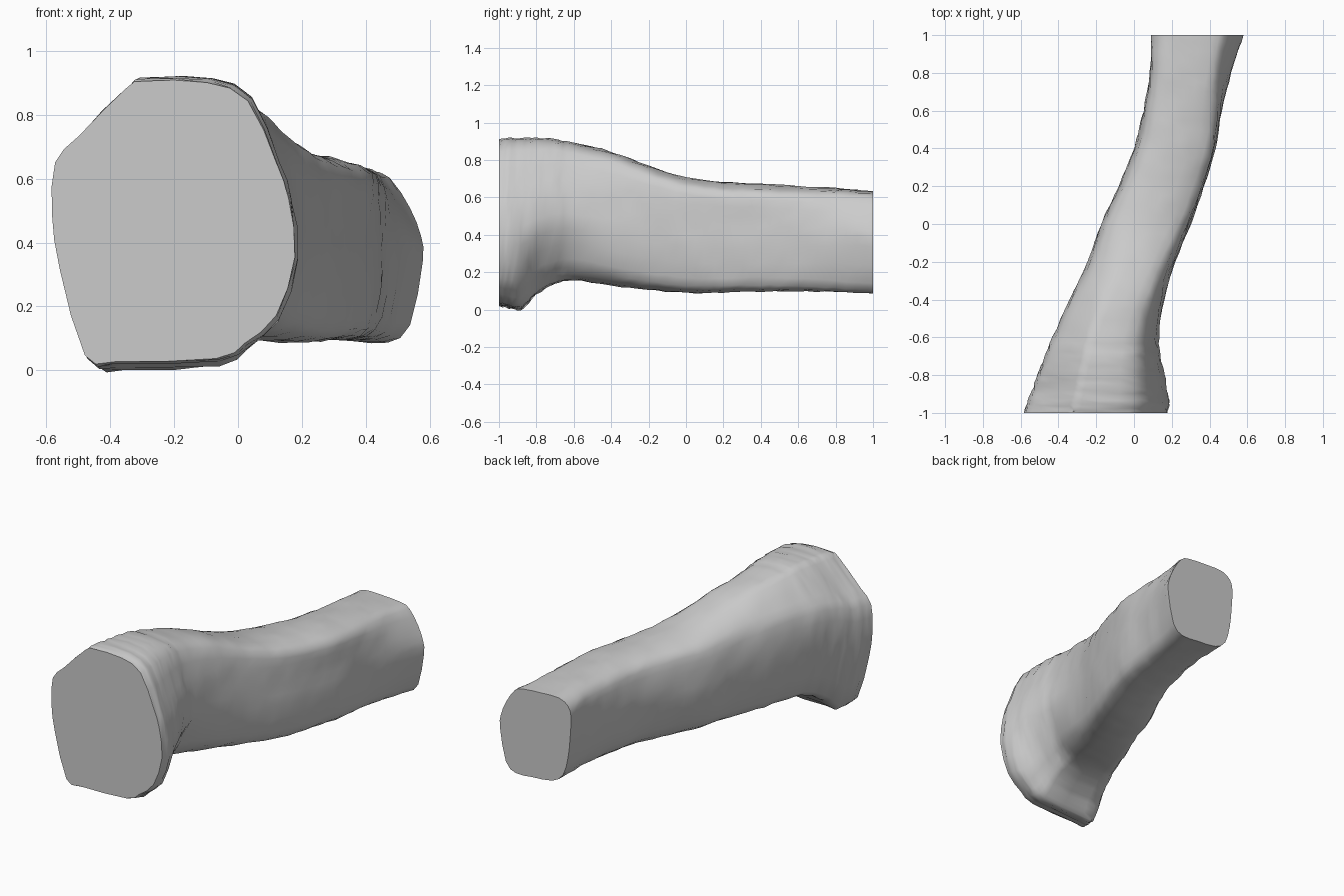
import bpy
import bmesh
import random
from mathutils import Vector

random.seed(4)

default_cube = bpy.data.objects.get("Cube")
if default_cube:
    bpy.data.objects.remove(default_cube, do_unlink=True)

# Outlines of the flared front end, the boxier middle and the narrow back end,
# each starting at the middle of the +x side and passing over the top
FRONT_OUTLINE = [
    (.19, .34), (.17, .53), (.13, .65), (.04, .85), (-.09, .91), (-.29, .915),
    (-.35, .89), (-.5, .735), (-.575, .65), (-.585, .48), (-.56, .3),
    (-.48, .02), (-.38, 0), (-.06, .01), (.03, .06), (.13, .15)]
MIDDLE_OUTLINE = [
    (1, .4), (.99, .6), (.98, .78), (.95, .91), (.78, .97), (.55, 1),
    (.3, .99), (.1, .94), (.03, .82), (0, .66), (.01, .48),
    (.08, .2), (.25, .05), (.6, 0), (.88, .02), (.97, .13)]
BACK_OUTLINE = [
    (.58, .34), (.575, .42), (.54, .51), (.48, .6), (.42, .625), (.28, .635),
    (.17, .635), (.11, .6), (.09, .54), (.095, .42), (.11, .28),
    (.145, .16), (.22, .105), (.36, .09), (.47, .085), (.54, .14)]

# Stations along the trunk: y, left edge, right edge, bottom, top
STATIONS = [
    (-1, -.583, .178, .02, .908), (-.95, -.567, .187, .008, .917),
    (-.88, -.54, .18, 0, .918), (-.8, -.51, .165, .08, .918),
    (-.7, -.47, .145, .14, .91), (-.6, -.43, .135, .155, .89),
    (-.4, -.34, .16, .13, .845), (-.2, -.245, .22, .105, .77),
    (0, -.175, .3, .09, .71), (.2, -.08, .37, .093, .683),
    (.4, 0, .43, .098, .672), (.6, .05, .465, .098, .66),
    (.8, .085, .515, .095, .65), (1, .09, .58, .085, .635)]


def smooth_points(points, steps, closed):
    """Catmull-Rom interpolation through points of any dimension."""
    pts = [Vector(p) for p in points]
    n = len(pts)

    def pick(i):
        return pts[i % n] if closed else pts[max(0, min(n - 1, i))]

    result = []
    for i in range(n if closed else n - 1):
        a, b, c, d = (pick(i + k) for k in (-1, 0, 1, 2))
        for s in range(steps):
            t = s / steps
            result.append(0.5 * (2 * b + (c - a) * t
                                 + (2 * a - 5 * b + 4 * c - d) * t ** 2
                                 + (3 * b - a - 3 * c + d) * t ** 3))
    if not closed:
        result.append(pts[-1])
    return result


def fit_to_unit_box(points):
    low = [min(p[k] for p in points) for k in (0, 1)]
    high = [max(p[k] for p in points) for k in (0, 1)]
    return [Vector([(p[k] - low[k]) / (high[k] - low[k]) for k in (0, 1)])
            for p in points]


def smoothstep(start, end, value):
    value = max(0, min(1, (value - start) / (end - start)))
    return value * value * (3 - 2 * value)


def blend_rings(first, second, amount):
    return [a.lerp(b, amount) for a, b in zip(first, second)]


# Skin between the blended outlines, with a slightly uneven surface
front, middle, back = (
    fit_to_unit_box(smooth_points(outline, 2, True))
    for outline in (FRONT_OUTLINE, MIDDLE_OUTLINE, BACK_OUTLINE))
rows = smooth_points(STATIONS, 4, False)
bm = bmesh.new()
rings = []
for index, (y, left, right, bottom, top) in enumerate(rows):
    outline = blend_rings(front, middle, smoothstep(-.95, .25, y))
    outline = blend_rings(outline, back, smoothstep(.4, 1, y))
    # Hollow behind the flare, low on the +x side
    hollow = .07 * smoothstep(-.95, -.8, y) * smoothstep(-.4, -.7, y)
    is_end = index in (0, len(rows) - 1)
    rough = 0 if is_end else 0.004
    ring = []
    for u, v in fit_to_unit_box(outline):
        u -= hollow * smoothstep(.6, .85, u) * smoothstep(.45, .2, v)
        bump = Vector([random.uniform(-rough, rough) for _ in range(3)])
        place = Vector((left + u * (right - left), y, bottom + v * (top - bottom)))
        ring.append(bm.verts.new(place + bump))
    rings.append(ring)

for ring, following in zip(rings, rings[1:]):
    count = len(ring)
    for i in range(count):
        j = (i + 1) % count
        bm.faces.new((ring[i], ring[j], following[j], following[i]))

# Flat cut ends
bm.faces.new(rings[0])
bm.faces.new(rings[-1])
bmesh.ops.recalc_face_normals(bm, faces=bm.faces)

mesh = bpy.data.meshes.new("trunk")
bm.to_mesh(mesh)
bm.free()
trunk = bpy.data.objects.new("trunk", mesh)
bpy.context.collection.objects.link(trunk)

# Plain grey material
grey = bpy.data.materials.new("plain grey")
grey.use_nodes = True
colour = (.6, .6, .6, 1)
grey.diffuse_color = colour
grey.node_tree.nodes["Principled BSDF"].inputs["Base Color"].default_value = colour
mesh.materials.append(grey)

bpy.ops.object.select_all(action='DESELECT')
trunk.select_set(True)
bpy.context.view_layer.objects.active = trunk
bpy.ops.object.shade_smooth_by_angle(angle=0.8)
